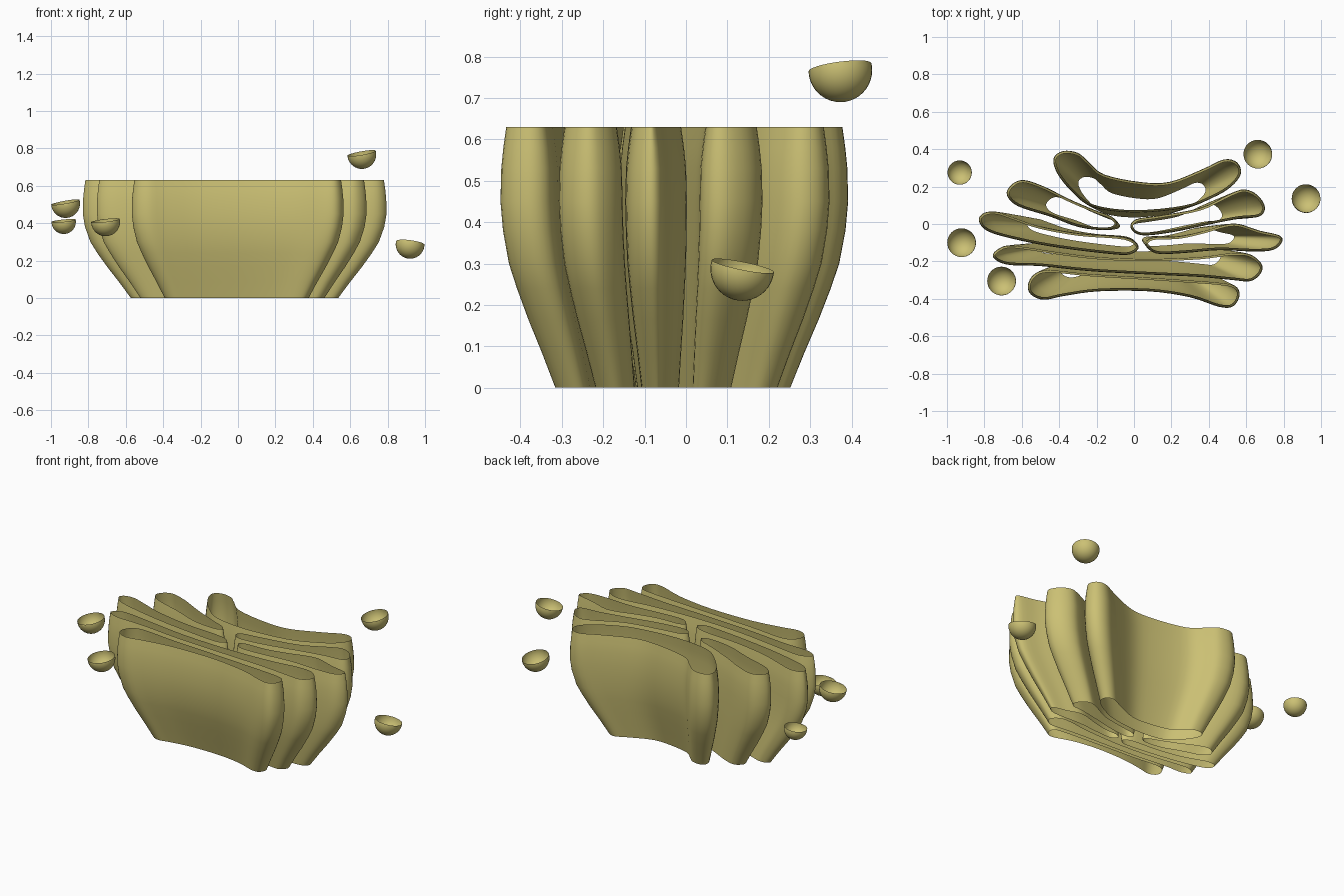
import bpy, bmesh
from mathutils import Vector

if "Cube" in bpy.data.objects:
    bpy.data.objects.remove(bpy.data.objects["Cube"], do_unlink=True)

gold = bpy.data.materials.new("pale_gold")
gold.use_nodes = True
COLOUR = (0.6, 0.53, 0.175, 1)
gold.diffuse_color = COLOUR
gold.node_tree.nodes["Principled BSDF"].inputs["Base Color"].default_value = COLOUR

# Height, scale and inset of each ring: the wall flares, then curls in at the rim
PROFILE = [(0, .69, .006), (.085, .765, .004), (.165, .84, .002), (.24, .905, .001),
           (.3, .95, 0), (.38, .985, 0), (.45, 1, 0), (.53, 1, .002),
           (.58, 1, .007), (.63, 1, .014)]
CENTRE = Vector((-.02, -.04))
STEPS = 4


def finish(bm, name):
    mesh = bpy.data.meshes.new(name)
    bm.to_mesh(mesh)
    bm.free()
    mesh.materials.append(gold)
    mesh.shade_smooth()
    obj = bpy.data.objects.new(name, mesh)
    bpy.context.collection.objects.link(obj)


def smooth_loop(points):
    """Closed Catmull-Rom curve through the outline points."""
    p = [Vector(q) for q in points]
    n, out = len(p), []
    for i in range(n):
        a, b, c, d = p[i - 1], p[i], p[(i + 1) % n], p[(i + 2) % n]
        for k in range(STEPS):
            t = k / STEPS
            out.append(.5 * (2 * b + (c - a) * t + (2 * a - 5 * b + 4 * c - d) * t ** 2
                             + (3 * b - a - 3 * c + d) * t ** 3))
    return out


def folded_sac(name, outline):
    """Open tube that follows a clockwise outline, flaring and bulging upwards."""
    loop = smooth_loop(outline)
    n = len(loop)
    inward = []
    for i in range(n):
        tangent = (loop[(i + 1) % n] - loop[i - 1]).normalized()
        inward.append(Vector((tangent.y, -tangent.x)))
    bm = bmesh.new()
    rings = []
    for z, scale, inset in PROFILE:
        ring = [CENTRE + (q - CENTRE) * scale + d * inset for q, d in zip(loop, inward)]
        rings.append([bm.verts.new((q.x, q.y, z)) for q in ring])
    for low, high in zip(rings, rings[1:]):
        for i in range(n):
            j = (i + 1) % n
            bm.faces.new((low[j], low[i], high[i], high[j]))
    finish(bm, name)


def bowl(name, x, y, bottom, r, rise_x, rise_y):
    """Open half sphere with a tilted rim."""
    bm = bmesh.new()
    bmesh.ops.create_uvsphere(bm, u_segments=32, v_segments=20, radius=r)
    bmesh.ops.bisect_plane(bm, geom=bm.verts[:] + bm.edges[:] + bm.faces[:],
                           plane_co=(0, 0, r * .1),
                           plane_no=Vector((-rise_x, -rise_y, 1)).normalized(),
                           clear_outer=True)
    bmesh.ops.translate(bm, verts=bm.verts, vec=(x, y, bottom + r))
    finish(bm, name)


# Full-width sacs
folded_sac("back_sac", [
    (-.43, .35), (-.38, .39), (-.3, .38), (-.24, .33), (-.16, .265), (.03, .225),
    (.19, .225), (.37, .295), (.48, .345), (.55, .33), (.572, .27), (.52, .2),
    (.42, .14), (.27, .085), (0, .06), (-.22, .09), (-.33, .17), (-.41, .27)])
folded_sac("inner_front_sac", [
    (-.755, -.175), (-.72, -.13), (-.64, -.115), (-.4, -.15), (-.19, -.175),
    (.08, -.185), (.35, -.175), (.51, -.155), (.615, -.16), (.68, -.21),
    (.68, -.26), (.625, -.305), (.53, -.3), (.35, -.283), (.08, -.27),
    (-.24, -.252), (-.5, -.225), (-.68, -.217)])
folded_sac("front_sac", [
    (-.568, -.33), (-.535, -.27), (-.455, -.245), (-.24, -.265), (.08, -.285),
    (.3, -.3), (.455, -.312), (.54, -.33), (.565, -.38), (.53, -.44),
    (.455, -.443), (.3, -.392), (.08, -.36), (-.19, -.36), (-.375, -.385),
    (-.48, -.405), (-.548, -.38)])

# Half-width sacs that meet near the middle
folded_sac("back_right_sac", [
    (-.68, .155), (-.655, .21), (-.59, .235), (-.48, .2), (-.35, .135), (-.21, .075),
    (-.12, .04), (-.09, -.002), (-.14, -.032), (-.29, -.018), (-.45, .04),
    (-.62, .095)])
folded_sac("middle_right_sac", [
    (-.83, .02), (-.8, .06), (-.73, .065), (-.64, .035), (-.5, -.012), (-.29, -.05),
    (-.05, -.07), (.025, -.12), (-.02, -.162), (-.13, -.16), (-.4, -.127),
    (-.61, -.088), (-.78, -.04)])
folded_sac("back_left_sac", [
    (-.018, -.02), (.01, .025), (.13, .045), (.35, .085), (.51, .16), (.59, .185),
    (.66, .155), (.7, .09), (.67, .04), (.56, .028), (.4, -.003), (.2, -.045),
    (.04, -.06)])
folded_sac("middle_left_sac", [
    (.062, -.11), (.1, -.072), (.24, -.065), (.37, -.037), (.48, -.005), (.56, 0),
    (.67, -.035), (.775, -.06), (.792, -.095), (.745, -.138), (.64, -.147),
    (.45, -.14), (.27, -.155), (.12, -.158)])

# Floating bowls
bowl("back_left_bowl", .662, .373, .69, .077, .18, .13)
bowl("left_bowl", .92, .136, .21, .077, -.13, -.2)
bowl("right_bowl", -.922, -.1, .428, .077, .18, .1)
bowl("back_right_bowl", -.932, .275, .342, .065, .1, .1)
bowl("front_right_bowl", -.708, -.305, .33, .077, .12, .1)
